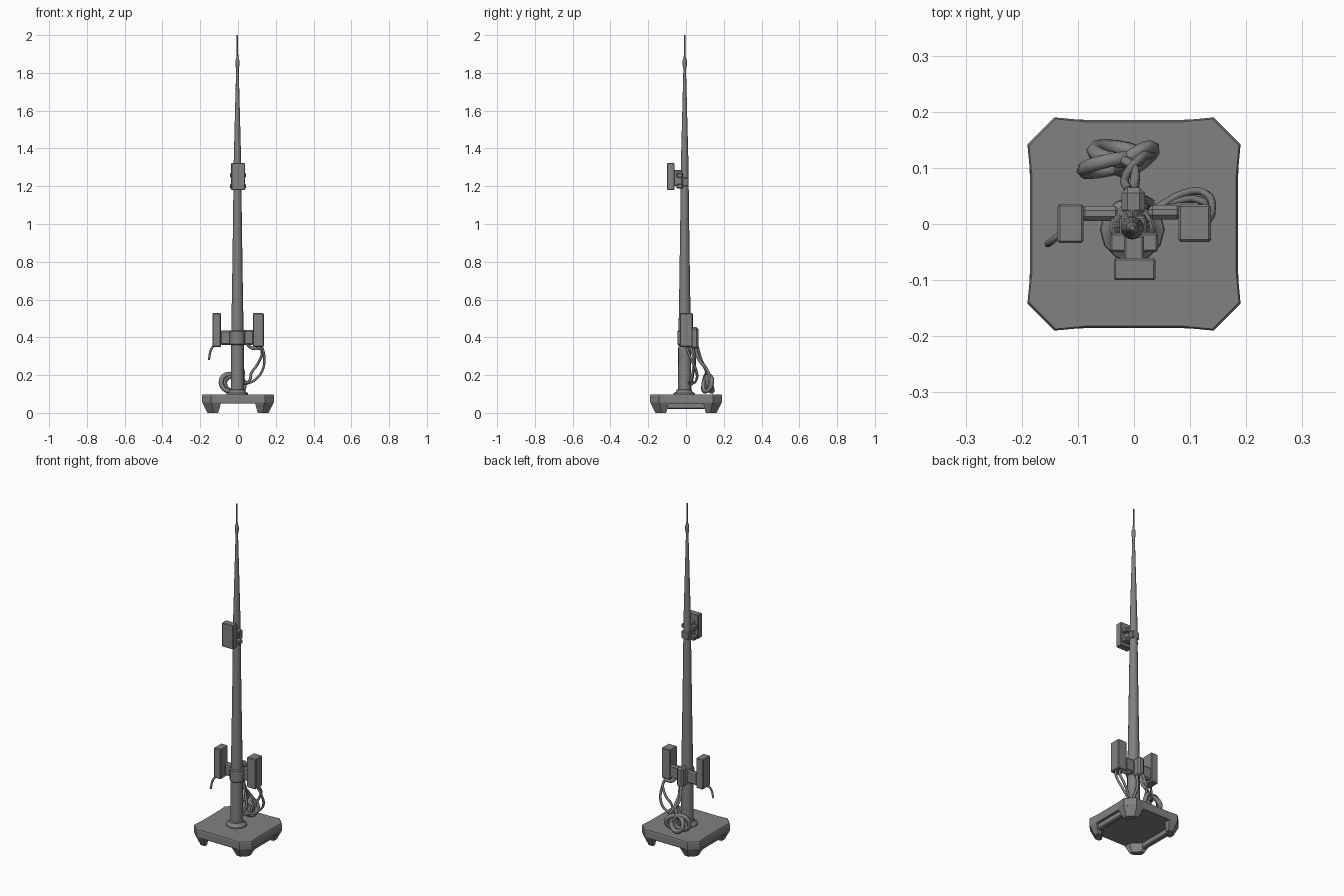
import bpy, bmesh, math
from mathutils import Vector, Matrix

cube = bpy.data.objects.get("Cube")
if cube:
    bpy.data.objects.remove(cube, do_unlink=True)

grey = bpy.data.materials.new("mid grey")
grey.use_nodes = True
GREY = (0.22, 0.22, 0.22, 1)
grey.diffuse_color = GREY
grey.node_tree.nodes["Principled BSDF"].inputs["Base Color"].default_value = GREY


def make(name, bm, smooth=False):
    bmesh.ops.recalc_face_normals(bm, faces=bm.faces)
    mesh = bpy.data.meshes.new(name)
    bm.to_mesh(mesh)
    bm.free()
    mesh.materials.append(grey)
    for p in mesh.polygons:
        p.use_smooth = smooth
    ob = bpy.data.objects.new(name, mesh)
    bpy.context.scene.collection.objects.link(ob)
    return ob


def loft(name, rings, smooth=False):
    """Skin a stack of equal-length point rings and cap both ends."""
    bm = bmesh.new()
    rows = [[bm.verts.new(p) for p in ring] for ring in rings]
    n = len(rows[0])
    for a, b in zip(rows, rows[1:]):
        for i in range(n):
            j = (i + 1) % n
            bm.faces.new((a[i], a[j], b[j], b[i]))
    bm.faces.new(rows[0])
    bm.faces.new(rows[-1])
    return make(name, bm, smooth)


def box(name, lo, hi, bevel=0.004):
    lo, hi = Vector(lo), Vector(hi)
    bm = bmesh.new()
    bmesh.ops.create_cube(bm, size=1)
    for v in bm.verts:
        v.co = (lo + hi) / 2 + v.co * (hi - lo)
    if bevel:
        bmesh.ops.bevel(bm, geom=bm.edges[:], offset=bevel, segments=1, affect='EDGES')
    return make(name, bm)


def lathe(name, profile, cx, cy, sides=16):
    rings = [[(cx + r * math.cos(math.tau * i / sides), cy + r * math.sin(math.tau * i / sides), z)
              for i in range(sides)] for r, z in profile]
    ob = loft(name, rings, True)
    bpy.ops.object.select_all(action='DESELECT')
    ob.select_set(True)
    bpy.context.view_layer.objects.active = ob
    bpy.ops.object.shade_smooth_by_angle(angle=math.radians(35))
    return ob


def cable(name, points, radius=0.007):
    curve = bpy.data.curves.new(name, 'CURVE')
    curve.dimensions = '3D'
    curve.bevel_depth = radius
    curve.bevel_resolution = 1
    curve.resolution_u = 5
    curve.use_fill_caps = True
    spline = curve.splines.new('BEZIER')
    spline.bezier_points.add(len(points) - 1)
    for bp, co in zip(spline.bezier_points, points):
        bp.co = co
        bp.handle_left_type = bp.handle_right_type = 'AUTO'
    curve.materials.append(grey)
    ob = bpy.data.objects.new(name, curve)
    bpy.context.scene.collection.objects.link(ob)
    return ob


def coil(name, centre, major, minor, tilt_x, tilt_z, squash=1.0, n=16, m=6):
    """Closed ring of cable standing upright, tilted about x and z."""
    turn = Matrix.Rotation(tilt_z, 3, 'Z') @ Matrix.Rotation(tilt_x, 3, 'X')
    bm = bmesh.new()
    rows = []
    for i in range(n):
        a = math.tau * i / n
        row = []
        for j in range(m):
            b = math.tau * j / m
            r = major + minor * math.cos(b)
            p = Vector((r * math.cos(a), r * math.sin(a) * squash, minor * math.sin(b)))
            row.append(bm.verts.new(Vector(centre) + turn @ p))
        rows.append(row)
    for i in range(n):
        for j in range(m):
            k, l = (i + 1) % n, (j + 1) % m
            bm.faces.new((rows[i][j], rows[k][j], rows[k][l], rows[i][l]))
    return make(name, bm, True)


# Base plate: chamfered square with slightly drawn-in sides
def base_ring(z, s=1.0):
    quarter = [(0.185, -0.09), (0.185, 0.09), (0.19, 0.142), (0.142, 0.19)]
    pts = []
    for k in range(4):
        rot = Matrix.Rotation(k * math.pi / 2, 2)
        pts += [(*(rot @ Vector(p) * s), z) for p in quarter]
    return pts


loft("base_plate", [base_ring(0.05, 0.985), base_ring(0.056), base_ring(0.092), base_ring(0.098, 0.985)])

# Corner feet that taper downward
for sx, xname in ((-1, "right"), (1, "left")):
    for sy, yname in ((-1, "front"), (1, "back")):
        top = [(0.09, 0.145), (0.145, 0.09), (0.186, 0.09), (0.188, 0.14), (0.14, 0.188), (0.09, 0.186)]
        low = [(0.105, 0.14), (0.14, 0.105), (0.16, 0.105), (0.162, 0.13), (0.13, 0.162), (0.105, 0.16)]
        loft(f"{yname}_{xname}_foot",
             [[(sx * x, sy * y, 0.052) for x, y in top],
              [(sx * (x * .3 + u * .7), sy * (y * .3 + v * .7), 0.015) for (x, y), (u, v) in zip(top, low)],
              [(sx * x, sy * y, 0) for x, y in low]])
    # Side rails under the plate
    box(f"{xname}_base_rail", (min(sx * .14, sx * .168), -0.12, 0.02),
        (max(sx * .14, sx * .168), 0.12, 0.055), 0.005)

# Mast and its collar
lathe("mast", [(0.035, 0.09), (0.034, 0.35), (0.028, 0.7), (0.023, 1.05), (0.020, 1.32),
               (0.014, 1.55), (0.008, 1.78), (0.007, 1.82), (0.011, 1.84), (0.011, 1.865),
               (0.006, 1.88), (0.004, 1.9), (0.004, 2.0)], -0.003, -0.007)
lathe("mast_collar", [(0.058, 0.095), (0.056, 0.104), (0.044, 0.112), (0.040, 0.122), (0.034, 0.125)],
      -0.003, -0.01, 12)

# Upper equipment box and clamp
box("upper_box", (-0.036, -0.1, 1.18), (0.038, -0.061, 1.322), 0.003)
box("upper_bracket", (-0.018, -0.065, 1.2), (0.018, -0.02, 1.285))
for z in (1.2, 1.258):
    box("upper_clamp_band", (-0.043, -0.05, z - 0.012), (0.043, -0.016, z + 0.012))
box("upper_clamp_back", (-0.026, -0.02, 1.2), (0.022, 0.014, 1.245))

# Lower equipment boxes on either side
box("left_box", (0.079, -0.032, 0.35), (0.137, 0.035, 0.528))
box("right_box", (-0.136, -0.034, 0.35), (-0.09, 0.036, 0.528))
box("left_bracket", (0.025, 0.008, 0.36), (0.085, 0.034, 0.44), 0.008)
box("right_bracket", (-0.095, 0.005, 0.36), (-0.025, 0.032, 0.435), 0.008)
box("back_bracket", (-0.022, 0.015, 0.34), (0.02, 0.065, 0.455), 0.01)
lathe("lower_clamp", [(0.036, 0.36), (0.041, 0.365), (0.041, 0.43), (0.036, 0.435)], -0.003, -0.005, 12)

# Loose cables
cable("right_box_cable", [(-0.128, -0.015, 0.355), (-0.143, -0.028, 0.335), (-0.154, -0.036, 0.28)], 0.006)
cable("left_box_outer_cable", [(0.125, 0.0, 0.355), (0.139, 0.02, 0.3), (0.127, 0.055, 0.22),
                               (0.09, 0.055, 0.175), (0.035, 0.025, 0.15)])
cable("left_box_inner_cable", [(0.085, 0.02, 0.36), (0.125, 0.03, 0.33), (0.105, 0.045, 0.26),
                               (0.07, 0.035, 0.21), (0.06, 0.025, 0.17), (0.02, 0.015, 0.155)])
cable("bracket_loop_cable", [(0.045, 0.02, 0.37), (0.07, 0.028, 0.345), (0.115, 0.03, 0.34)], 0.009)
cable("back_cable", [(-0.005, 0.05, 0.35), (0.0, 0.065, 0.29), (0.0, 0.1, 0.24), (-0.02, 0.115, 0.2)], 0.009)
cable("back_cable_inner", [(0.01, 0.035, 0.36), (0.015, 0.045, 0.27), (0.03, 0.035, 0.2), (0.01, 0.025, 0.15)], 0.008)
cable("coil_tail_cable", [(-0.01, 0.06, 0.35), (-0.015, 0.085, 0.27), (0.015, 0.12, 0.21), (0.03, 0.125, 0.16)], 0.008)

# Coiled cable resting on the base behind the mast
coil("large_coil", (-0.045, 0.105, 0.16), 0.046, 0.013, math.radians(80), math.radians(12))
coil("middle_coil", (-0.03, 0.125, 0.155), 0.042, 0.014, math.radians(105), math.radians(-8))
coil("small_coil", (0.005, 0.115, 0.155), 0.036, 0.012, math.radians(75), math.radians(35), 1.15)
